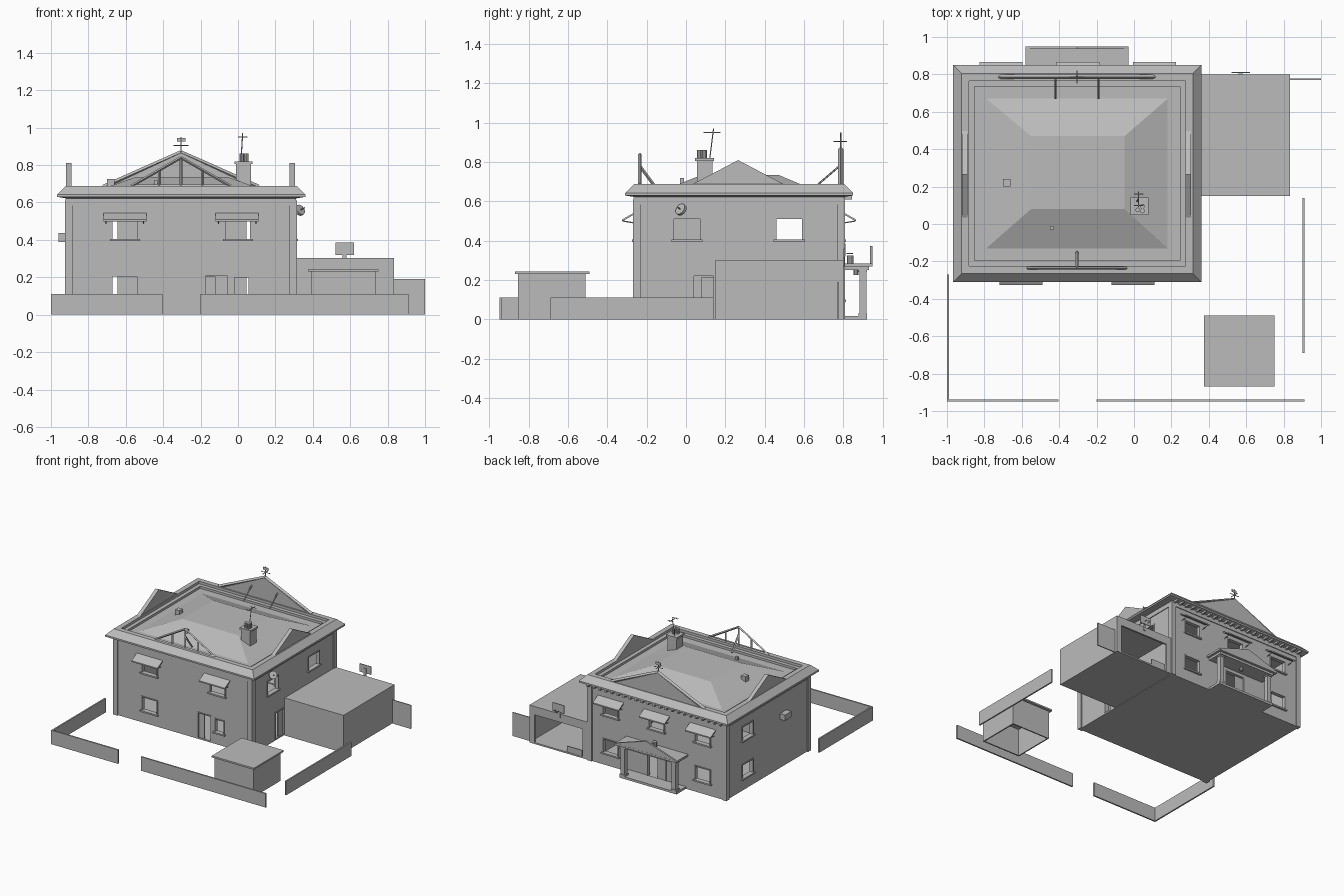
import bpy, bmesh, math
from mathutils import Vector

if "Cube" in bpy.data.objects:
    bpy.data.objects.remove(bpy.data.objects["Cube"])

grey = bpy.data.materials.new("plain grey")
grey.diffuse_color = (0.5, 0.5, 0.5, 1)
grey.use_nodes = True
grey.node_tree.nodes["Principled BSDF"].inputs["Base Color"].default_value = grey.diffuse_color


def finish(name, bm):
    bmesh.ops.recalc_face_normals(bm, faces=bm.faces)
    me = bpy.data.meshes.new(name)
    bm.to_mesh(me)
    bm.free()
    me.materials.append(grey)
    ob = bpy.data.objects.new(name, me)
    bpy.context.collection.objects.link(ob)
    return ob


def boxes(name, items):
    """Each item is x0, x1, y0, y1, z0, z1."""
    bm = bmesh.new()
    for x0, x1, y0, y1, z0, z1 in items:
        vs = bmesh.ops.create_cube(bm, size=1)["verts"]
        for v in vs:
            v.co = (x0 + (v.co.x + .5) * (x1 - x0), y0 + (v.co.y + .5) * (y1 - y0),
                    z0 + (v.co.z + .5) * (z1 - z0))
    return finish(name, bm)


def rods(name, pairs, r=.004, sides=6):
    bm = bmesh.new()
    for a, b in pairs:
        a, b = Vector(a), Vector(b)
        d = b - a
        m = d.to_track_quat('Z', 'Y').to_matrix().to_4x4()
        m.translation = (a + b) / 2
        bmesh.ops.create_cone(bm, cap_ends=True, segments=sides, radius1=r, radius2=r,
                              depth=d.length, matrix=m)
    return finish(name, bm)


def prism(name, pts, offset):
    """Flat polygon pushed along an offset vector."""
    bm = bmesh.new()
    f = bm.faces.new([bm.verts.new(p) for p in pts])
    new = bmesh.ops.extrude_face_region(bm, geom=[f])["geom"]
    bmesh.ops.translate(bm, vec=offset, verts=[v for v in new if isinstance(v, bmesh.types.BMVert)])
    return finish(name, bm)


def loft(name, rings):
    """Stack of rectangles: x0, x1, y0, y1, z."""
    bm = bmesh.new()
    loops = [[bm.verts.new(p) for p in ((a, c, z), (b, c, z), (b, d, z), (a, d, z))]
             for a, b, c, d, z in rings]
    for l, u in zip(loops, loops[1:]):
        for i in range(4):
            j = (i + 1) % 4
            bm.faces.new((l[i], l[j], u[j], u[i]))
    bm.faces.new(loops[0])
    bm.faces.new(loops[-1])
    return finish(name, bm)


def cut(target, name, items):
    c = boxes(name, items)
    c.hide_render = True
    c.hide_set(True)
    m = target.modifiers.new("openings", 'BOOLEAN')
    m.operation, m.solver, m.object = 'DIFFERENCE', 'EXACT', c


# House shell
X0, X1, Y0, Y1 = -.915, .305, -.26, .8
house = boxes("house_walls", [(X0, X1, Y0, Y1, 0, .625)])
cut(house, "room_cutter", [(X0 + .025, X1 - .025, Y0 + .025, Y1 - .025, .012, .605)])
front = [(-.67, -.54, .405, .5), (-.065, .065, .405, .5), (-.67, -.54, .1, .205),
         (-.17, -.06, .012, .21), (-.02, .055, .1, .2)]
back = [(x - .065, x + .065, .405, .5) for x in (-.71, -.30, .11)]
back += [(x - .065, x + .065, .1, .205) for x in (-.71, .11)] + [(-.38, -.22, .012, .22)]
right = [(-.06, .07, .405, .51), (.46, .59, .405, .51), (.04, .14, .012, .22)]
left = [(.46, .59, .405, .51), (.46, .59, .1, .205)]
holes = [(a, b, Y0 - .03, Y0 + .04, c, d) for a, b, c, d in front]
holes += [(a, b, Y1 - .04, Y1 + .03, c, d) for a, b, c, d in back]
holes += [(X1 - .04, X1 + .03, a, b, c, d) for a, b, c, d in right]
holes += [(X0 - .03, X0 + .04, a, b, c, d) for a, b, c, d in left]
cut(house, "window_cutter", holes)

# Window trim: jambs, lintels, sills
trim = []
for wall, axis, pos, s in ((front, 'y', Y0, -1), (back, 'y', Y1, 1), (right, 'x', X1, 1), (left, 'x', X0, -1)):
    for a, b, c, d in wall:
        parts = [(a - .008, a, c, d, .006), (b, b + .008, c, d, .006), (a - .008, b + .008, d, d + .008, .006)]
        if c > .05:
            parts.append((a - .015, b + .015, c - .012, c, .015))
        for p, q, r, t, out in parts:
            n0, n1 = sorted((pos - s * .006, pos + s * out))
            trim.append((p, q, n0, n1, r, t) if axis == 'y' else (n0, n1, p, q, r, t))
boxes("window_trim", trim)

# Open door leaves
boxes("door_leaves", [(-.17, -.12, Y0 + .005, Y0 + .012, .012, .205), (-.38, -.3, Y1 - .014, Y1 - .006, .012, .215),
                      (X1 - .014, X1 - .006, .08, .14, .012, .215)])

# Corner strips and frieze
boxes("corner_strips", [(a, b, c, d, 0, .61) for a, b in ((X0 - .01, X0 + .03), (X1 - .03, X1 + .01))
                        for c, d in ((Y0 - .01, Y0 + .03), (Y1 - .03, Y1 + .008))])
boxes("frieze", [(X0 - .006, X1 + .006, Y0 - .006, Y0, .585, .62), (X0 - .006, X1 + .006, Y1, Y1 + .006, .585, .62),
                 (X0 - .006, X0, Y0, Y1, .585, .62), (X1, X1 + .006, Y0, Y1, .585, .62)])
boxes("eave_brackets", [(x, x + .015, Y1, Y1 + .045, .61, .632)
                        for x in [-.9 + i * 1.18 / 22 for i in range(23)]])

# Awnings on brackets
for i, x in enumerate((-.605, -.005, -.71, -.30, .11)):
    y, s = (Y0, -1) if i < 2 else (Y1, 1)
    prism("awning", [(x - .115, y, .545), (x - .115, y + s * .065, .508), (x - .115, y + s * .065, .498),
                     (x - .115, y, .535)], (.23, 0, 0))
    rods("awning_stay", [((x + k, y, .49), (x + k, y + s * .06, .5)) for k in (-.1, .1)], .003)

# Roof with sloped eave, gutter and low hipped centre
RX0, RX1, RY0, RY1 = -.967, .36, -.31, .85


def ring(i, z):
    return (RX0 + i, RX1 - i, RY0 + i, RY1 - i, z)


loft("roof", [ring(.05, .622), ring(0, .63), ring(0, .643), ring(.045, .688), ring(.085, .688),
              ring(.085, .668), ring(.115, .668), ring(.115, .65), (-.79, .18, -.13, .67, .65),
              (-.55, -.05, .08, .47, .735)])

# Side and back gables
for x in (-.92, .275):
    prism("side_gable", [(x, 0, .67), (x, .265, .81), (x, .53, .67)], (.03, 0, 0))
prism("back_gable", [(-.69, .775, .685), (-.305, .775, .865), (.08, .775, .685)], (0, .025, 0))
rods("gable_cap", [((-.72, .787, .682), (-.305, .787, .866)), ((.11, .787, .682), (-.305, .787, .866))], .013, 4)
rods("back_gable_brace", [((x, .67, .685), (x, .775, .775)) for x in (-.42, -.19)], .005)

# Open front truss
top, lo, hi = (-.305, -.235, .84), (-.57, -.235, .688), (-.04, -.235, .688)
rods("front_truss", [(lo, top), (hi, top), (lo, hi), ((-.305, -.235, .685), top),
                     ((-.42, -.235, .685), (-.42, -.235, .772)), ((-.19, -.235, .685), (-.19, -.235, .772)),
                     ((-.305, -.235, .78), (-.305, -.15, .665))], .008, 4)

# Weather vane
rods("weather_vane", [((-.305, .787, .86), (-.305, .787, .95)), ((-.345, .787, .905), (-.265, .787, .905)),
                      ((-.305, .75, .905), (-.305, .82, .905))], .003)
boxes("vane_plate", [(-.325, -.28, .785, .789, .925, .945)])

# Chimney with pots and aerial
boxes("chimney", [(-.01, .07, .055, .135, .65, .805), (-.018, .078, .047, .143, .805, .82)])
rods("chimney_pots", [((x, y, .815), (x, y, .862)) for x, y in ((.02, .075), (.045, .095), (.045, .07))], .013, 10)
rods("aerial", [((.015, .12, .81), (.025, .14, .97)), ((.025, .09, .95), (.025, .175, .95)),
                ((0, .1, .95), (.05, .1, .95)), ((0, .16, .95), (.05, .16, .95))], .003)
boxes("roof_vents", [(-.70, -.66, .2, .24, .66, .725), (-.45, -.43, -.03, -.01, .67, .72)])

# Wall fittings: cooling unit and dish
boxes("cooling_unit", [(-.96, X0, .03, .11, .39, .437)])
rods("dish", [((.325, -.02, .555), (.335, -.03, .562))], .03, 14)
rods("dish_arm", [((X1, -.01, .54), (.33, -.025, .558)), ((.33, -.025, .558), (.358, -.045, .572))], .003)

# Garage, open at the back
garage = boxes("garage", [(.31, .835, .15, .8, 0, .302)])
cut(garage, "garage_cutter", [(.325, .82, .165, .785, .012, .287)])
cut(garage, "garage_door_cutter", [(.36, .79, .77, .83, .012, .235)])
boxes("garage_board", [(.37, .5, .79, .797, .012, .06)])
boxes("side_gate", [(.835, 1, .77, .778, 0, .19)])

# Basketball hoop
boxes("backboard", [(.52, .62, .806, .812, .32, .385), (.56, .58, .8, .806, .27, .36)])
bm = bmesh.new()
for i in range(14):
    a = [2 * math.pi * (i + k) / 14 for k in (0, 1)]
    bm.faces.new([bm.verts.new((.57 + .017 * math.cos(t), .832 + .017 * math.sin(t), z))
                  for t, z in ((a[0], .333), (a[1], .333), (a[1], .338), (a[0], .338))])
finish("hoop", bm)

# Porch
boxes("porch_floor", [(-.56, -.05, Y1, .92, 0, .018)])
boxes("porch_roof", [(-.58, -.03, Y1, .95, .268, .283), (-.56, -.05, Y1, .93, .25, .268)])
prism("porch_pediment", [(-.58, .935, .283), (-.305, .935, .372), (-.03, .935, .283)], (0, .014, 0))
boxes("porch_columns", [(x, x + .035, .882, .917, .018, .25) for x in (-.55, -.095)]
      + [(x - .005, x + .04, .877, .922, z, z + .015) for x in (-.55, -.095) for z in (.018, .24)])
rods("porch_lamp", [((-.305, .865, .225), (-.305, .865, .252))], .012, 8)
rods("flower_pot", [((-.305, .835, .283), (-.305, .835, .325))], .017, 10)

# Garden shed, open underneath
shed = boxes("shed_walls", [(.39, .735, -.855, -.51, 0, .235)])
cut(shed, "shed_cutter", [(.4, .725, -.845, -.52, -.05, .22)])
boxes("shed_roof", [(.375, .75, -.87, -.49, .23, .243)])

# Garden wall
boxes("garden_wall", [(-1, -.405, -.95, -.938, 0, .112), (-1, -.988, -.938, -.27, 0, .112),
                      (-.2, .912, -.95, -.938, 0, .112), (.9, .912, -.69, .14, 0, .112)])
